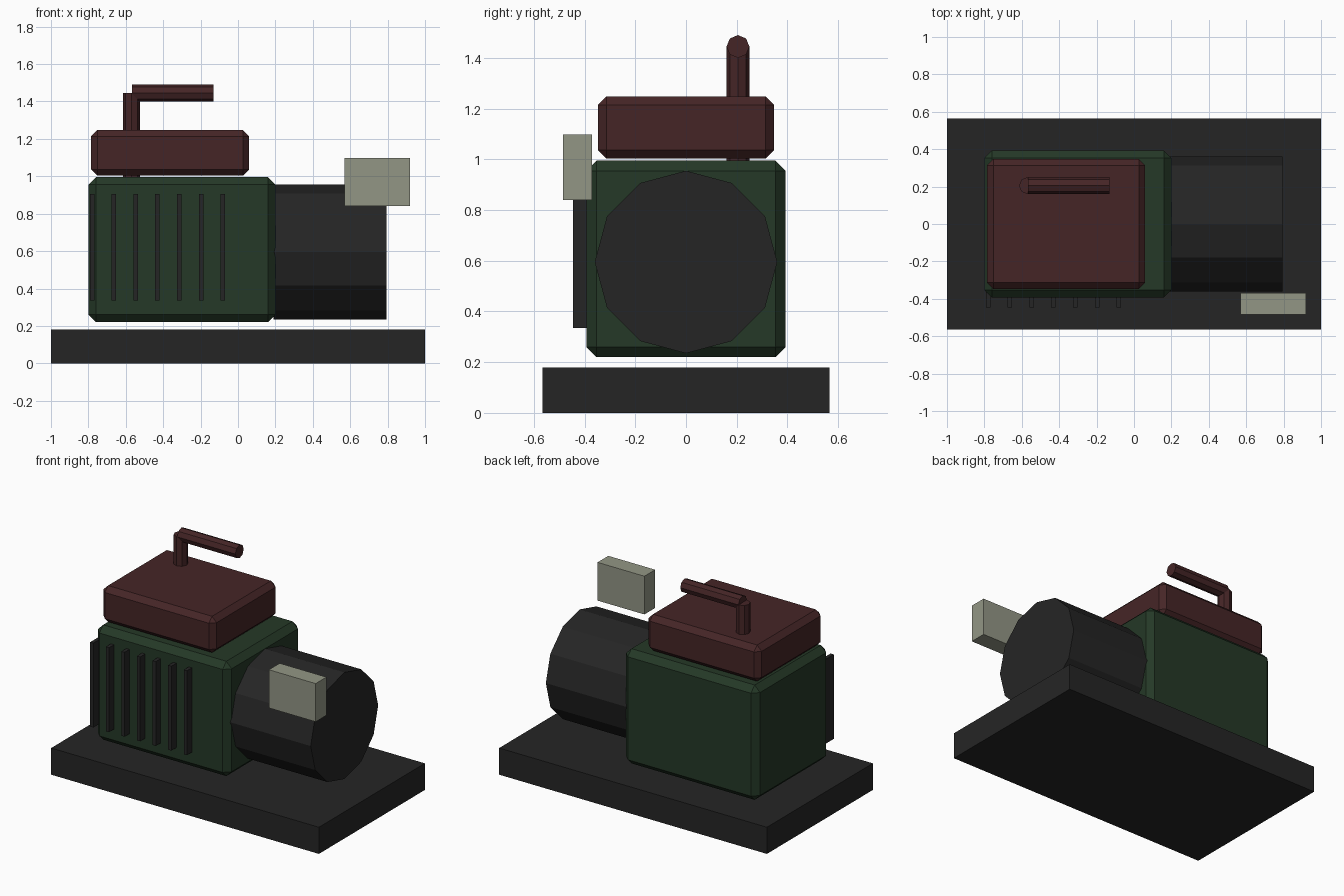
import bpy
from math import pi

if "Cube" in bpy.data.objects:
    bpy.data.objects.remove(bpy.data.objects["Cube"])


def material(name, rgb):
    m = bpy.data.materials.new(name)
    m.diffuse_color = (*rgb, 1)
    m.use_nodes = True
    m.node_tree.nodes["Principled BSDF"].inputs["Base Color"].default_value = m.diffuse_color
    return m


dark = material("dark grey", (0.0185, 0.0185, 0.0185))
green = material("dark green", (0.018, 0.040, 0.020))
red = material("dark red", (0.060, 0.0185, 0.0195))
grey = material("pale grey green", (0.29, 0.305, 0.235))


def box(name, x, y, z, mat, bevel=0):
    """Box from (min, max) ranges, with an optional chamfer."""
    ranges = (x, y, z)
    bpy.ops.mesh.primitive_cube_add(size=1, location=[(a + b) / 2 for a, b in ranges])
    o = bpy.context.object
    o.name = name
    o.scale = [b - a for a, b in ranges]
    bpy.ops.object.transform_apply(location=False, rotation=False, scale=True)
    o.data.materials.append(mat)
    if bevel:
        mod = o.modifiers.new("chamfer", 'BEVEL')
        mod.width = bevel
        mod.segments = 1
    return o


def cylinder(name, sides, radius, length, centre, mat, along_x=False):
    bpy.ops.mesh.primitive_cylinder_add(
        vertices=sides, radius=radius, depth=length, location=centre,
        rotation=(0, pi / 2 if along_x else 0, 0))
    o = bpy.context.object
    o.name = name
    o.data.materials.append(mat)
    return o


# Base slab and engine block
box("base", (-1, 1), (-0.565, 0.565), (0, 0.18), dark)
box("engine_block", (-0.8, 0.2), (-0.393, 0.393), (0.22, 0.995), green, 0.04)

# Generator drum
cylinder("generator_drum", 12, 0.36, 0.605, (0.4925, 0, 0.595), dark, True)

# Fuel tank
box("fuel_tank", (-0.785, 0.06), (-0.348, 0.348), (1.003, 1.248), red, 0.034)

# Exhaust pipe
cylinder("exhaust_riser", 8, 0.045, 0.455, (-0.57, 0.205, 1.2175), red)
cylinder("exhaust_outlet", 8, 0.045, 0.435, (-0.3495, 0.205, 1.445), red, True)

# Cooling fins on the front
for i in range(7):
    x = -0.78 + i * 0.1165
    box(f"cooling_fin_{i + 1}", (x - 0.012, x + 0.012), (-0.446, -0.35), (0.335, 0.905), dark)

# Control box
box("control_box", (0.57, 0.92), (-0.485, -0.37), (0.84, 1.098), grey)
